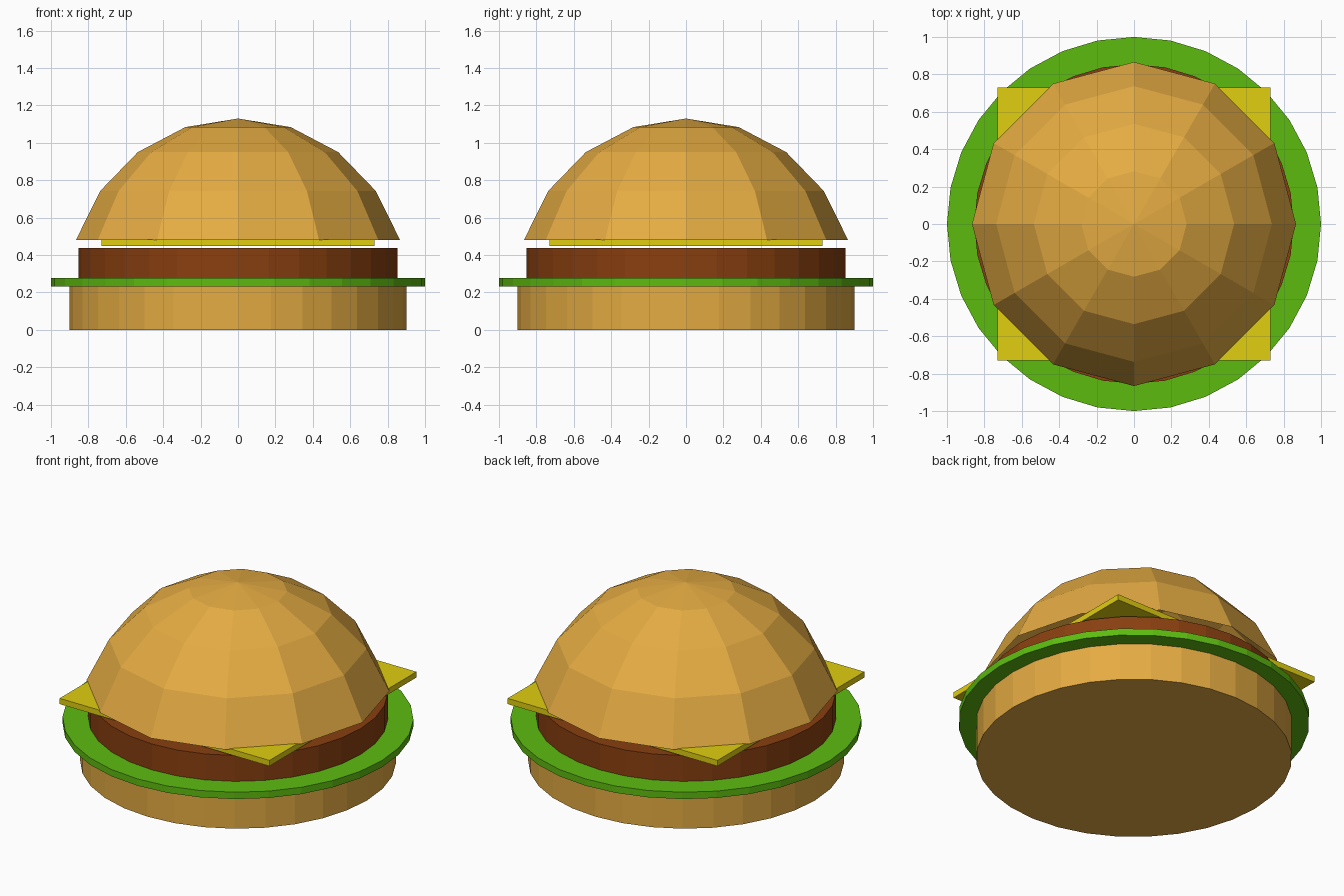
import bpy
import bmesh
from mathutils import Matrix

if "Cube" in bpy.data.objects:
    bpy.data.objects.remove(bpy.data.objects["Cube"])


def material(name, rgb):
    mat = bpy.data.materials.new(name)
    mat.diffuse_color = (*rgb, 1.0)
    mat.use_nodes = True
    mat.node_tree.nodes["Principled BSDF"].inputs["Base Color"].default_value = mat.diffuse_color
    return mat


def finish(bm, name, mat):
    mesh = bpy.data.meshes.new(name)
    bm.to_mesh(mesh)
    bm.free()
    mesh.materials.append(mat)
    obj = bpy.data.objects.new(name, mesh)
    bpy.context.collection.objects.link(obj)
    return obj


def disc(name, radius, z0, z1, mat):
    bm = bmesh.new()
    bmesh.ops.create_cone(bm, cap_ends=True, segments=32, radius1=radius,
                          radius2=radius, depth=z1 - z0,
                          matrix=Matrix.Translation((0, 0, (z0 + z1) / 2)))
    return finish(bm, name, mat)


bread = material("bread", (0.78, 0.41, 0.055))
green = material("lettuce_green", (0.11, 0.5, 0.005))
brown = material("meat_brown", (0.25, 0.05, 0.005))
yellow = material("cheese_yellow", (0.75, 0.62, 0.005))

# Round layers
disc("bottom_bun", 0.9, 0.0, 0.235, bread)
disc("lettuce", 1.0, 0.233, 0.276, green)
disc("patty", 0.854, 0.276, 0.439, brown)

# Square cheese slice
bm = bmesh.new()
bmesh.ops.create_cube(bm, size=1)
bmesh.ops.scale(bm, vec=(1.46, 1.46, 0.036), verts=bm.verts)
bmesh.ops.translate(bm, vec=(0, 0, 0.466), verts=bm.verts)
finish(bm, "cheese", yellow)

# Top bun: upper rings of a coarse sphere, open underneath
bm = bmesh.new()
bmesh.ops.create_uvsphere(bm, u_segments=12, v_segments=10, radius=1)
bmesh.ops.delete(bm, geom=[v for v in bm.verts if v.co.z < 0.1], context='VERTS')
bmesh.ops.scale(bm, vec=(0.911, 0.911, 0.94), verts=bm.verts)
bmesh.ops.translate(bm, vec=(0, 0, 0.19), verts=bm.verts)
finish(bm, "top_bun", bread)
